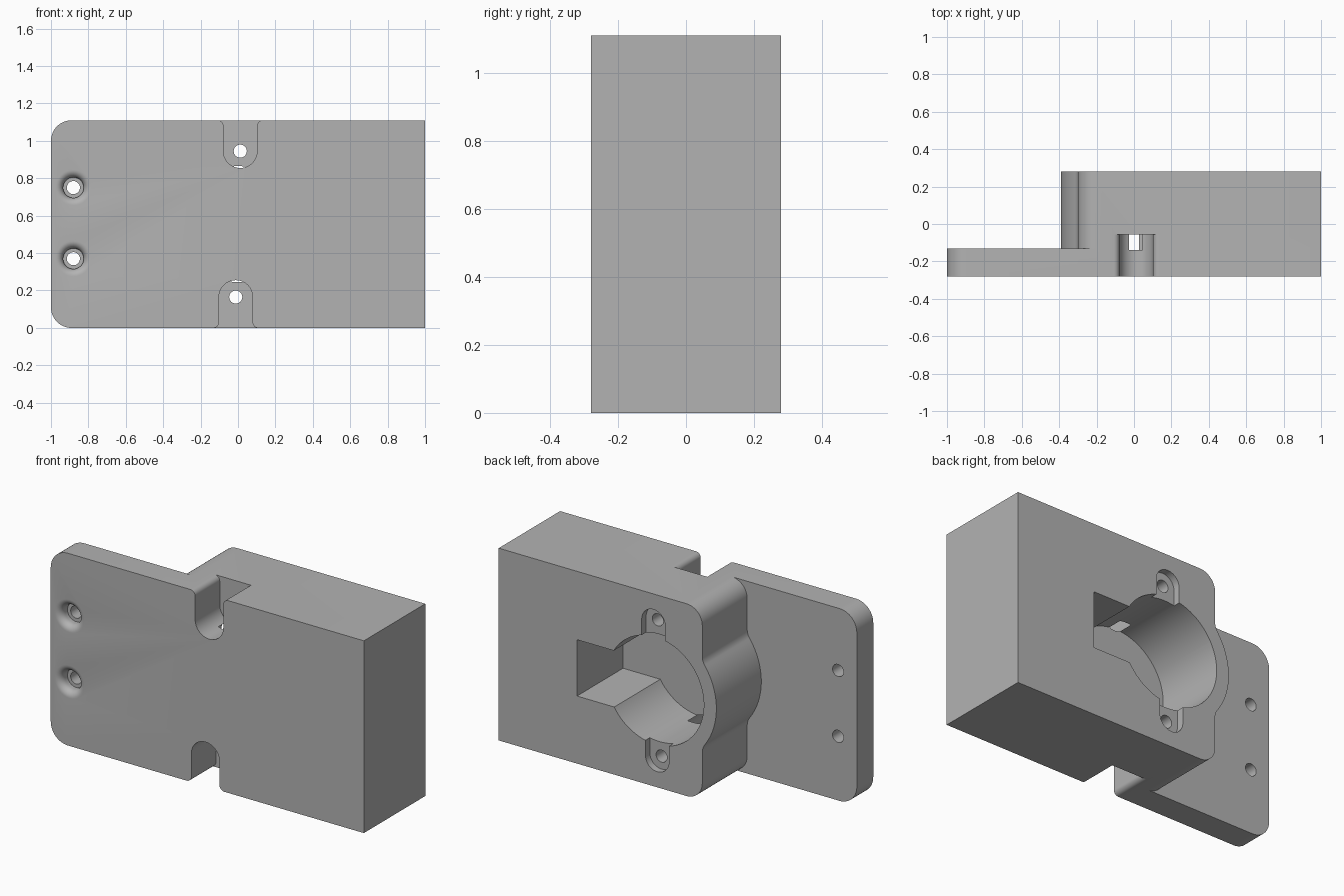
import bpy, bmesh
from math import sin, cos, pi, atan2, sqrt, radians

if "Cube" in bpy.data.objects:
    bpy.data.objects.remove(bpy.data.objects["Cube"])

FRONT, STEP, BACK = -0.28, -0.13, 0.28
HEIGHT, MID = 1.11, 0.555
FLOOR = -0.14          # bottom of the bore
EAR = (0.012, 0.945)   # upper screw position

grey = bpy.data.materials.new("plain grey")
grey.use_nodes = True
grey.diffuse_color = (0.45, 0.45, 0.45, 1)
grey.node_tree.nodes["Principled BSDF"].inputs["Base Color"].default_value = grey.diffuse_color


def arc(cx, cz, r, a0, a1, n=16):
    return [(cx + r * cos(a0 + (a1 - a0) * i / n), cz + r * sin(a0 + (a1 - a0) * i / n))
            for i in range(n + 1)]


def circle(cx, cz, r, n=48):
    return arc(cx, cz, r, 0, 2 * pi, n)[:-1]


def turned(points):
    """Half turn about the centre of the bore."""
    return [(-x, HEIGHT - z) for x, z in points]


def make(name, bm):
    bmesh.ops.recalc_face_normals(bm, faces=bm.faces)
    mesh = bpy.data.meshes.new(name)
    bm.to_mesh(mesh)
    bm.free()
    mesh.materials.append(grey)
    obj = bpy.data.objects.new(name, mesh)
    bpy.context.collection.objects.link(obj)
    return obj


def prism(name, points, y0, y1):
    bm = bmesh.new()
    face = bm.faces.new([bm.verts.new((x, y0, z)) for x, z in points])
    new = bmesh.ops.extrude_face_region(bm, geom=[face])["geom"]
    verts = [v for v in new if isinstance(v, bmesh.types.BMVert)]
    bmesh.ops.translate(bm, verts=verts, vec=(0, y1 - y0, 0))
    return make(name, bm)


def turned_solid(name, cx, cz, profile, n=32):
    """Solid of revolution along y from (radius, y) pairs."""
    bm = bmesh.new()
    rings = [[bm.verts.new((x, y, z)) for x, z in circle(cx, cz, r, n)] for r, y in profile]
    for a, b in zip(rings, rings[1:]):
        for i in range(n):
            j = (i + 1) % n
            bm.faces.new((a[i], a[j], b[j], b[i]))
    bm.faces.new(rings[0])
    bm.faces.new(rings[-1])
    return make(name, bm)


def combine(target, tool, operation):
    mod = target.modifiers.new(tool.name, "BOOLEAN")
    mod.operation, mod.solver, mod.object = operation, "EXACT", tool
    bpy.context.view_layer.objects.active = target
    bpy.ops.object.modifier_apply(modifier=mod.name)
    bpy.data.objects.remove(tool)


# Mounting plate with rounded left corners
plate = [(1, 0), (1, HEIGHT)] + arc(-0.89, HEIGHT - 0.11, 0.11, pi / 2, pi) \
    + arc(-0.89, 0.11, 0.11, pi, 1.5 * pi)
body = prism("mount_body", plate, FRONT, STEP)

# Deep block whose left end bulges around the bore
EDGE, BULGE, FILLET = -0.3, 0.39, 0.08
fx = EDGE - FILLET
fz = sqrt((BULGE + FILLET) ** 2 - fx ** 2)
angle = atan2(fz, -fx)
upper = arc(EDGE + 0.1, HEIGHT - 0.1, 0.1, pi / 2, pi) \
    + arc(fx, MID + fz, FILLET, 0, -angle, 10)
bulge = arc(0, MID, BULGE, pi - angle, pi + angle, 32)[1:-1]
lower = [(x, HEIGHT - z) for x, z in reversed(upper)]
block = prism("block", [(1, 0), (1, HEIGHT)] + upper + bulge + lower, -0.2, BACK)
combine(body, block, "UNION")

# Round bore and the square pocket beside it
bore = circle(0, MID, 0.31, 96)
combine(body, prism("bore", bore, FLOOR, 0.4), "DIFFERENCE")
pocket = [(0, 0.39), (0.5, 0.39), (0.5, 0.715), (0, 0.715)]
combine(body, prism("pocket", pocket, FLOOR, 0.4), "DIFFERENCE")

# Front slots, back recesses and screw holes, above and below the bore
ex, ez = EAR
W, R = 0.09, 0.03
slot = [(ex + W + R, 1.3)] + [(ex - W - R, 1.3)] \
    + arc(ex - W - R, HEIGHT - R, R, pi / 2, 0, 8) \
    + arc(ex, ez, W, pi, 2 * pi, 24) \
    + arc(ex + W + R, HEIGHT - R, R, pi, pi / 2, 8)
recess = arc(ex, ez, 0.075, 0, pi, 24) + [(ex - 0.075, 0.8), (ex + 0.075, 0.8)]
hole = circle(ex, ez, 0.035, 32)
for points, y0, y1 in ((slot, -0.4, -0.055), (recess, 0.24, 0.4), (hole, -0.1, 0.4)):
    for shape in (points, turned(points)):
        combine(body, prism("cutter", shape, y0, y1), "DIFFERENCE")

# Countersunk holes with rolled rims in the plate
rim = [(0.095 - x, y) for x, y in arc(0, FRONT + 0.04, 0.04, -pi / 2, 0, 8)]
profile = [(0.095, -0.4)] + rim + [(0.055, -0.22), (0.035, -0.22), (0.035, 0)]
for z in (0.75, 0.37):
    combine(body, turned_solid("cutter", -0.88, z, profile), "DIFFERENCE")

bpy.ops.object.select_all(action="DESELECT")
body.select_set(True)
bpy.context.view_layer.objects.active = body
bpy.ops.object.shade_smooth_by_angle(angle=radians(30))
